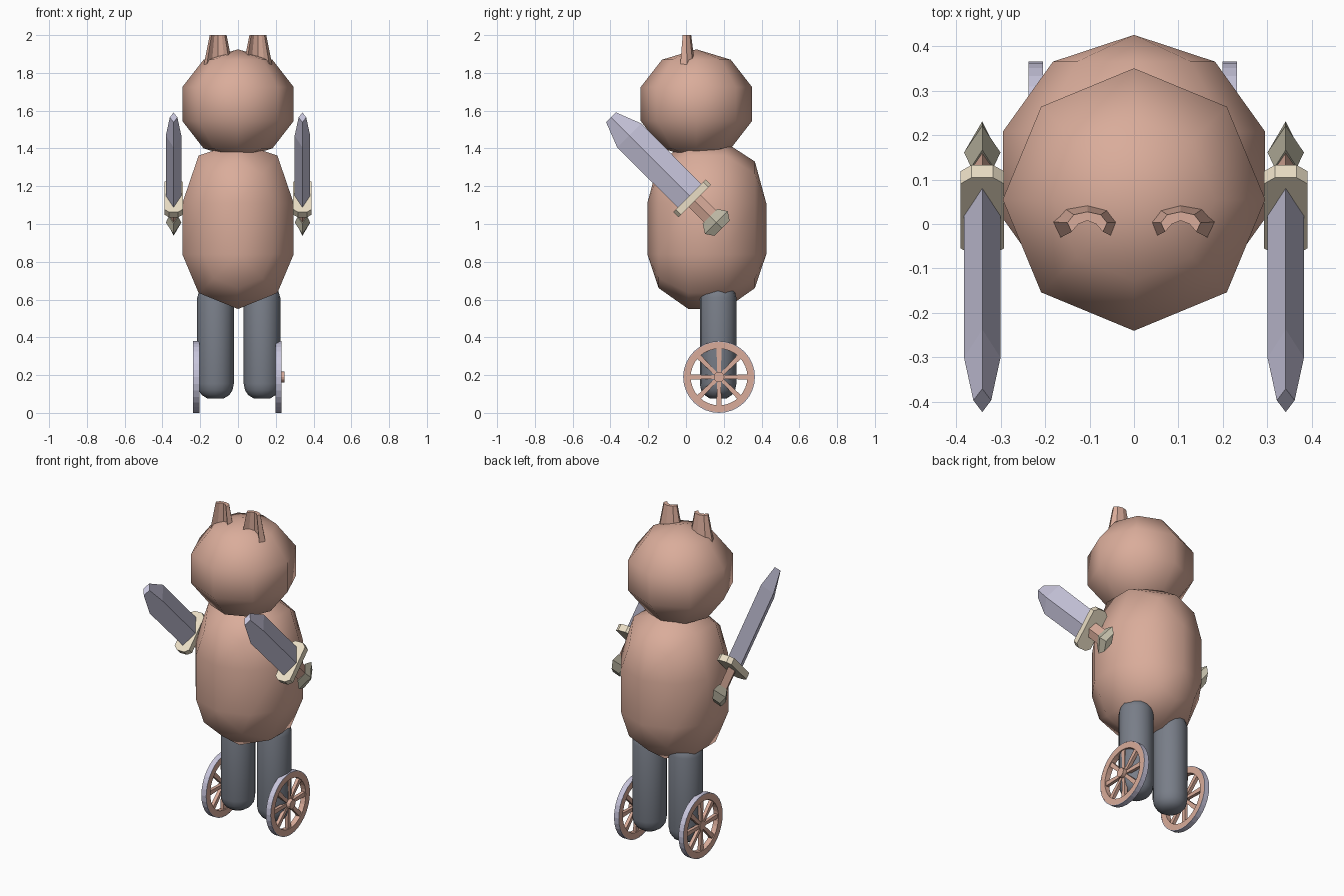
import bpy, bmesh, math
from mathutils import Vector, Matrix

if "Cube" in bpy.data.objects:
    bpy.data.objects.remove(bpy.data.objects["Cube"])


def material(name, rgb):
    m = bpy.data.materials.new(name)
    m.diffuse_color = [c ** 2.2 for c in rgb] + [1]
    m.use_nodes = True
    m.node_tree.nodes["Principled BSDF"].inputs["Base Color"].default_value = m.diffuse_color
    return m


CLAY = material("clay", (0.85, 0.67, 0.60))
LEG = material("slate", (0.47, 0.49, 0.53))
STEEL = material("steel", (0.78, 0.77, 0.86))
CREAM = material("cream", (0.92, 0.87, 0.77))
STONE = material("stone", (0.74, 0.72, 0.64))


def finish(name, bm, mat, smooth=False):
    bmesh.ops.remove_doubles(bm, verts=bm.verts[:], dist=1e-5)
    bmesh.ops.recalc_face_normals(bm, faces=bm.faces[:])
    me = bpy.data.meshes.new(name)
    bm.to_mesh(me)
    bm.free()
    me.materials.append(mat)
    for p in me.polygons:
        p.use_smooth = smooth
    ob = bpy.data.objects.new(name, me)
    bpy.context.collection.objects.link(ob)
    return ob


def loft(bm, rings, caps=True, closed=False):
    """Skin a list of equally long point rings."""
    vs = [[bm.verts.new(p) for p in r] for r in rings]
    n = len(vs[0])
    pairs = list(zip(vs, vs[1:])) + ([(vs[-1], vs[0])] if closed else [])
    for a, b in pairs:
        for i in range(n):
            j = (i + 1) % n
            bm.faces.new((a[i], a[j], b[j], b[i]))
    if caps and not closed:
        bm.faces.new(vs[0])
        bm.faces.new(vs[-1])


# head: coarse round ball
bm = bmesh.new()
bmesh.ops.create_uvsphere(bm, u_segments=8, v_segments=5, radius=1)
bm.transform(Matrix.Translation((0, 0.055, 1.635)) @ Matrix.Diagonal((0.295 / 0.951, 0.295 / 0.951, 0.29, 1)))
finish("head", bm, CLAY, True)


# body: coarse ball with poles front and back, stretched upwards at its middle
def top_height(u):
    return 0.375 * u if u < 0.68 else 0.255 + 0.25 * (u - 0.68)


rings = []
for i in range(6):
    t = math.pi * i / 5
    y, r = 0.11 - 0.315 * math.cos(t), math.sin(t)
    ring = []
    for k in range(5):
        a = math.pi * k / 4
        ring.append((0.31 * r * math.cos(a), y, 1.11 + top_height(abs(r * math.sin(a)))))
    for k in range(4, 9):
        a = math.pi * k / 4
        ring.append((0.31 * r * math.cos(a), y, 0.84 - 0.305 * abs(r * math.sin(a))))
    rings.append(ring)
bm = bmesh.new()
loft(bm, rings, caps=False)
finish("body", bm, CLAY, True)

# ears: tapered crescent shells cut flat at the top
OUTER = [(-0.064, -0.032), (-0.081, 0.005), (-0.055, 0.038), (0, 0.05), (0.055, 0.038), (0.081, 0.005), (0.064, -0.032)]
INNER = [(0.036, 0.0), (0, 0.014), (-0.036, 0.0)]
for side, s in (("left", -1), ("right", 1)):
    bm = bmesh.new()
    loft(bm, [[(s * 0.105 + x * kx, y * ky, z) for x, y in OUTER + INNER]
              for z, kx, ky in ((1.82, 1.0, 1.0), (2.0, 0.55, 0.55))])
    finish(side + "_ear", bm, CLAY)

# legs: blunt capsules
LEG_PROFILE = [(0.075, 0.0), (0.077, 0.045), (0.095, 0.073), (0.12, 0.09), (0.155, 0.097),
               (0.61, 0.097), (0.65, 0.085), (0.68, 0.05), (0.69, 0.0)]
for side, cx in (("left", -0.119), ("right", 0.127)):
    bm = bmesh.new()
    loft(bm, [[(cx + r * math.cos(a), 0.17 + r * math.sin(a), z)
               for a in [math.tau * k / 16 for k in range(16)]] for z, r in LEG_PROFILE], caps=False)
    finish(side + "_leg", bm, LEG, True)


# wheels: rim, spokes and hub with a thin tyre
def hoop(bm, c, r0, r1, w, n=32):
    rings = []
    for r, x in ((r0, -w), (r1, -w), (r1, w), (r0, w)):
        rings.append([c + Vector((x, r * math.cos(math.tau * k / n), r * math.sin(math.tau * k / n)))
                      for k in range(n)])
    loft(bm, rings, closed=True)


for side, cx in (("left", -0.221), ("right", 0.215)):
    c = Vector((cx, 0.175, 0.19))
    bm = bmesh.new()
    hoop(bm, c, 0.15, 0.187, 0.016)
    for k in range(8):
        rot = Matrix.Translation(c) @ Matrix.Rotation(math.tau * k / 8, 4, 'X')
        loft(bm, [[rot @ Vector((x, y, z)) for x, y in ((-0.01, -w), (0.01, -w), (0.01, w), (-0.01, w))]
                  for z, w in ((0.015, 0.009), (0.155, 0.014))])
    loft(bm, [[c + Vector((x, 0.028 * math.cos(a), 0.028 * math.sin(a)))
               for a in [math.tau * k / 12 for k in range(12)]] for x in (-0.014, 0.032)])
    finish(side + "_wheel", bm, CLAY)
    bm = bmesh.new()
    hoop(bm, c, 0.186, 0.19, 0.0162)
    finish(side + "_tyre", bm, STEEL)

# swords: sections along the blade axis, tilted 45 degrees forward
DIAMOND = [(1, 0), (0, 1), (-1, 0), (0, -1)]
GUARD = [(0.5, 1), (1, 0.84), (1, -0.84), (0.5, -1), (-0.5, -1), (-1, -0.84), (-1, 0.84), (-0.5, 1)]
PARTS = [
    ("blade", STEEL, DIAMOND, [(0.01, 0.041, 0.088), (0.47, 0.041, 0.09), (0.606, 0.02, 0.037)]),
    ("guard", CREAM, GUARD, [(-0.02, 0.049, 0.122), (0.02, 0.049, 0.122)]),
    ("grip", CLAY, DIAMOND, [(-0.15, 0.022, 0.045), (-0.01, 0.022, 0.045)]),
    ("pommel", STONE, DIAMOND, [(-0.224, 0.02, 0.057), (-0.182, 0.041, 0.085), (-0.135, 0.025, 0.055)]),
]
for side, s in (("left", -1), ("right", 1)):
    place = Matrix.Translation((s * 0.341, 0.032, 1.136)) @ Matrix.Rotation(math.radians(45), 4, 'X')
    for part, mat, section, stations in PARTS:
        bm = bmesh.new()
        loft(bm, [[place @ Vector((x * hx, y * hp, d)) for x, y in section] for d, hx, hp in stations])
        finish(side + "_sword_" + part, bm, mat)
